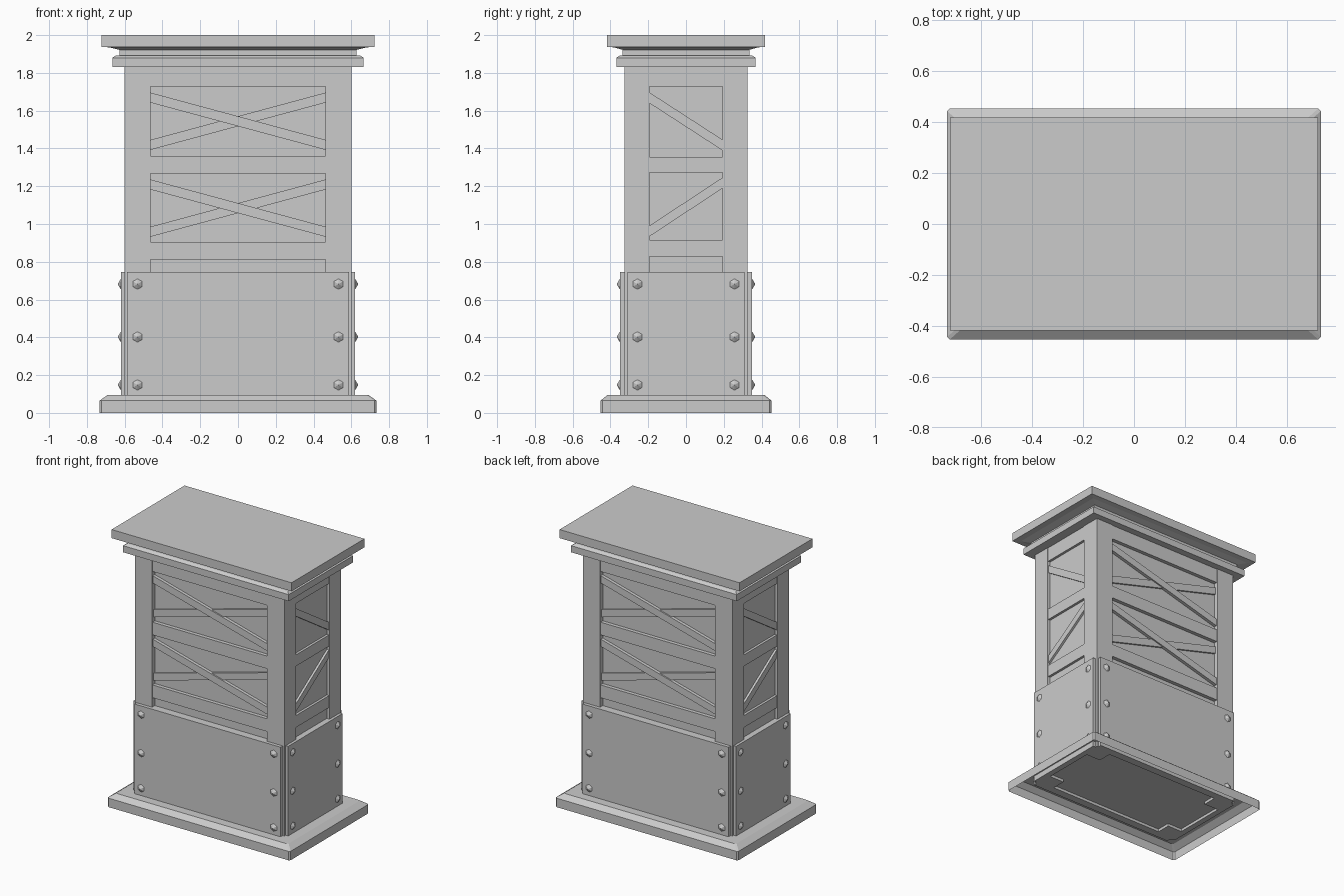
import bpy
import bmesh
from math import radians, pi
from mathutils import Matrix, Vector

cube = bpy.data.objects.get("Cube")
if cube:
    bpy.data.objects.remove(cube, do_unlink=True)

grey = bpy.data.materials.new("plain grey")
grey.use_nodes = True
COLOUR = (0.6, 0.6, 0.6, 1)
grey.diffuse_color = COLOUR
grey.node_tree.nodes["Principled BSDF"].inputs["Base Color"].default_value = COLOUR


def finish(name, bm):
    bmesh.ops.recalc_face_normals(bm, faces=bm.faces[:])
    mesh = bpy.data.meshes.new(name)
    bm.to_mesh(mesh)
    bm.free()
    mesh.materials.append(grey)
    ob = bpy.data.objects.new(name, mesh)
    bpy.context.collection.objects.link(ob)
    return ob


def box(name, low, high, turn=Matrix()):
    """Box between two corners, then turned by a matrix."""
    low, high = Vector(low), Vector(high)
    bm = bmesh.new()
    bmesh.ops.create_cube(bm, size=1)
    place = Matrix.Translation((low + high) / 2) @ Matrix.Diagonal((*(high - low), 1))
    bm.transform(turn @ place)
    return finish(name, bm)


def moulding(name, rings, cut=0.0, caps=True):
    """Stack of rectangles (half width, half depth, height), corners optionally cut."""
    bm = bmesh.new()
    loops = []
    for hx, hy, z in rings:
        if cut:
            pts = [(hx, cut - hy), (hx, hy - cut), (hx - cut, hy), (cut - hx, hy),
                   (-hx, hy - cut), (-hx, cut - hy), (cut - hx, -hy), (hx - cut, -hy)]
        else:
            pts = [(hx, -hy), (hx, hy), (-hx, hy), (-hx, -hy)]
        loops.append([bm.verts.new((x, y, z)) for x, y in pts])
    for a, b in zip(loops, loops[1:]):
        for i in range(len(a)):
            j = (i + 1) % len(a)
            bm.faces.new((a[i], a[j], b[j], b[i]))
    if caps:
        bm.faces.new(loops[0][::-1])
        bm.faces.new(loops[-1])
    return finish(name, bm)


def brace(name, half, z_left, z_right, near, far, thick, turn):
    """Slanted bar whose ends are cut upright against the posts."""
    bm = bmesh.new()
    verts = [bm.verts.new((x, -near, z + s * thick / 2))
             for x, z, s in ((-half, z_left, -1), (half, z_right, -1),
                             (half, z_right, 1), (-half, z_left, 1))]
    face = bm.faces.new(verts)
    new = bmesh.ops.extrude_face_region(bm, geom=[face])["geom"]
    bmesh.ops.translate(bm, vec=(0, near - far, 0),
                        verts=[v for v in new if isinstance(v, bmesh.types.BMVert)])
    bm.transform(turn)
    return finish(name, bm)


def bolt(name, x, surface, z, turn):
    """Low six-sided pointed bolt head on a plate."""
    bm = bmesh.new()
    bmesh.ops.create_cone(bm, cap_ends=True, segments=6, radius1=0.028,
                          radius2=0, depth=0.017)
    bm.transform(turn @ Matrix.Translation((x, -surface - 0.0085, z))
                 @ Matrix.Rotation(radians(90), 4, "X"))
    return finish(name, bm)


# Hollow foot with a sloping upper edge
moulding("plinth", [(0.733, 0.453, 0), (0.733, 0.453, 0.065), (0.69, 0.415, 0.095),
                    (0.58, 0.31, 0.095)], cut=0.01, caps=False)

# Inner body, set back slightly from the posts
WALL_X, WALL_Y = 0.578, 0.293
FOOT = 0.055
box("core", (-WALL_X, -WALL_Y, FOOT + 0.02), (WALL_X, WALL_Y, 1.85))

# Corner posts
for sx in (-1, 1):
    for sy in (-1, 1):
        x, y = sorted((sx * 0.462, sx * 0.6)), sorted((sy * 0.192, sy * 0.325))
        box("corner_post", (x[0], y[0], FOOT), (x[1], y[1], 1.85))

# Wide faces (front and back) and narrow faces (both sides)
BOLT_HEIGHTS = (0.148, 0.402, 0.682)
for name, angle in (("front", 0), ("back", pi)):
    turn = Matrix.Rotation(angle, 4, "Z")
    box(name + "_plate", (-0.587, -0.35, FOOT), (0.587, -WALL_Y, 0.745), turn)
    for low, high in ((0.812, 0.905), (1.268, 1.36), (1.728, 1.85)):
        box(name + "_rail", (-0.465, -0.32, low), (0.465, -0.28, high), turn)
    for z in (1.084, 1.544):
        brace(name + "_brace", 0.463, z + 0.125, z - 0.125, 0.316, 0.28, 0.053, turn)
        brace(name + "_rear_brace", 0.463, z - 0.125, z + 0.125, 0.306, 0.28, 0.053, turn)
    for x in (-0.532, 0.532):
        for z in BOLT_HEIGHTS:
            bolt(name + "_bolt", x, 0.35, z, turn)

for name, angle in (("left", pi / 2), ("right", -pi / 2)):
    turn = Matrix.Rotation(angle, 4, "Z")
    box(name + "_plate", (-0.31, -0.62, FOOT), (0.31, -WALL_X, 0.745), turn)
    for low, high in ((0.828, 0.915), (1.273, 1.355), (1.728, 1.85)):
        box(name + "_rail", (-0.195, -0.596, low), (0.195, -0.565, high), turn)
    brace(name + "_upper_brace", 0.193, 1.668, 1.418, 0.594, 0.565, 0.057, turn)
    brace(name + "_lower_brace", 0.193, 0.963, 1.217, 0.594, 0.565, 0.057, turn)
    for x in (-0.257, 0.257):
        for z in BOLT_HEIGHTS:
            bolt(name + "_bolt", x, 0.62, z, turn)

# Cornice under the top, then the flat top slab
moulding("cornice", [(0.665, 0.369, 1.832), (0.665, 0.369, 1.88), (0.645, 0.35, 1.893),
                     (0.628, 0.335, 1.893), (0.628, 0.335, 1.93)])
moulding("top_slab", [(0.628, 0.335, 1.922), (0.68, 0.38, 1.935), (0.722, 0.418, 1.938),
                      (0.722, 0.418, 2.0)])
